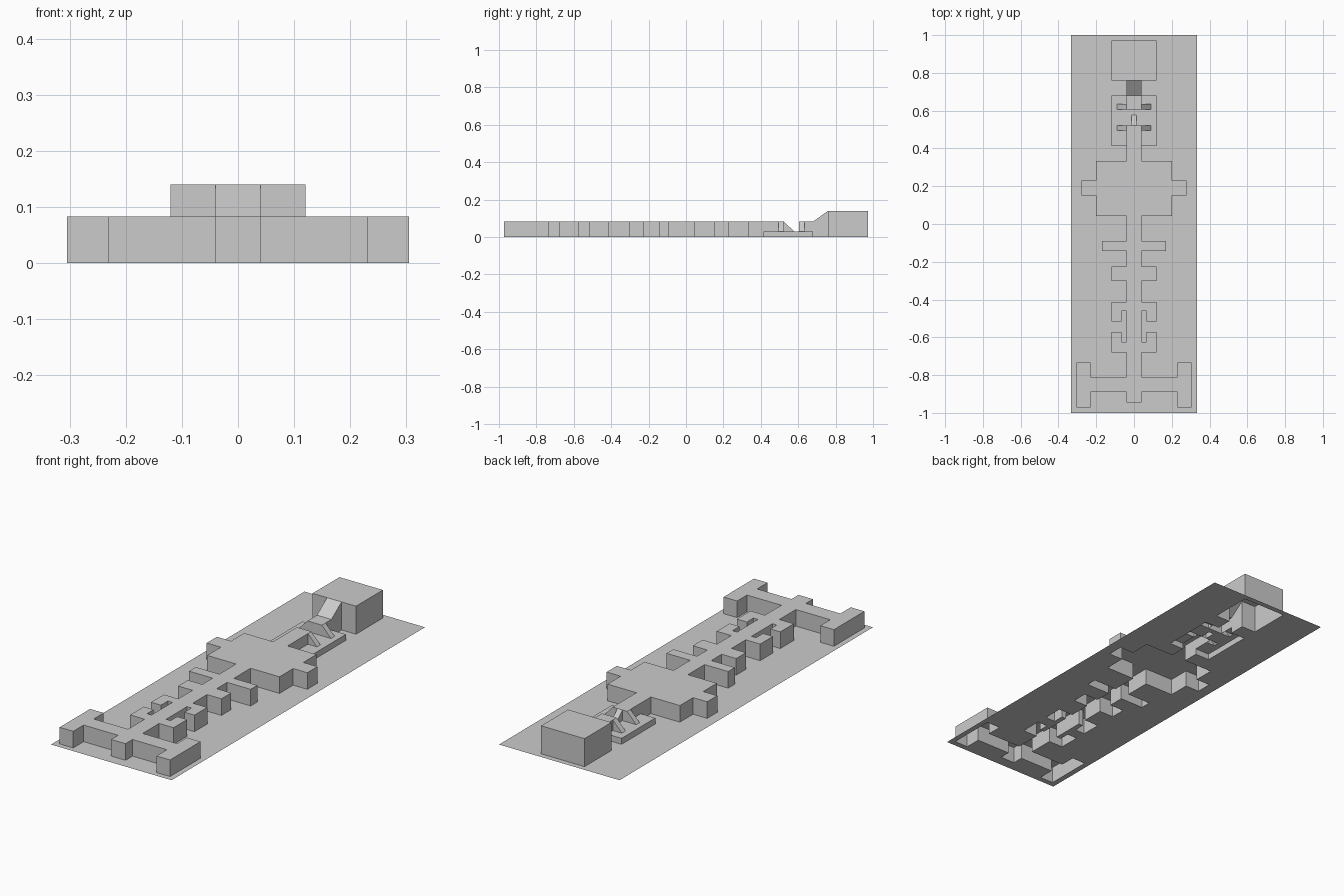
import bpy, bmesh

if "Cube" in bpy.data.objects:
    bpy.data.objects.remove(bpy.data.objects["Cube"])

LOW, MID, HIGH = 0.03, 0.083, 0.14   # platform, corridor and end block heights


def half_mesh(name, faces):
    """Mesh of the +x half from corner lists, mirrored across x = 0."""
    bm = bmesh.new()
    for f in faces:
        bm.faces.new([bm.verts.new(p) for p in f])
    bmesh.ops.remove_doubles(bm, verts=bm.verts, dist=1e-5)
    me = bpy.data.meshes.new(name)
    bm.to_mesh(me)
    bm.free()
    ob = bpy.data.objects.new(name, me)
    bpy.context.collection.objects.link(ob)
    mod = ob.modifiers.new("mirror", 'MIRROR')
    mod.use_clip = True
    mod.merge_threshold = 1e-4
    return ob


def shell(name, pts, z0, z1, skip=lambda a, b: False):
    """Roof and walls over a counter-clockwise half outline, open below."""
    faces = [[(x, y, z1) for x, y in pts]]
    for a, b in zip(pts, pts[1:] + pts[:1]):
        if (a[0] == 0 and b[0] == 0) or skip(a, b):
            continue
        faces.append([(*a, z0), (*b, z0), (*b, z1), (*a, z1)])
    return half_mesh(name, faces)


def inner(y):
    """Leaves out the wall inside the corridor at the given y."""
    return lambda a, b: a[1] == b[1] == y and max(a[0], b[0]) <= 0.04


def room(y0, y1, x):
    return [(0.04, y0), (x, y0), (x, y1), (0.04, y1)]


# Main building outline, right half, front to back
main = [(0, -.945), (.04, -.945), (.04, -.89), (.23, -.89), (.23, -.972),
        (.305, -.972), (.305, -.732), (.23, -.732), (.23, -.81), (.04, -.81)]
# hooked rooms
main += [(.04, -.68), (.12, -.68), (.12, -.573), (.065, -.573), (.065, -.625), (.04, -.625),
         (.04, -.46), (.065, -.46), (.065, -.515), (.12, -.515), (.12, -.414), (.04, -.414)]
# plain side rooms
main += room(-.302, -.225, .12) + room(-.143, -.09, .17)
# great hall with side bays
main += [(.04, .042), (.2, .042), (.2, .15), (.278, .15), (.278, .23),
         (.2, .23), (.2, .334), (.04, .334), (.04, .414), (0, .414)]
shell("main_building", main, 0, MID, inner(.414))

# Corridor end standing on the platform
shell("corridor_end", [(0, .414), (.04, .414), (.04, .522), (0, .522)],
      LOW, MID, inner(.414))

# Low platform, cut around everything standing on it
platform = [(.04, .414), (.12, .414), (.12, .68), (.04, .68), (.04, .634), (.09, .634),
            (.09, .605), (.04, .605), (0, .605), (0, .578), (.014, .578), (.014, .522),
            (.04, .522), (.09, .522), (.09, .495), (.04, .495)]
shell("platform", platform, 0, LOW, lambda a, b: max(a[0], b[0]) < .1)

# Sloping side buttresses
for name, y0, y1 in (("front_buttress", .495, .522), ("back_buttress", .605, .634)):
    tri = [(.04, LOW), (.09, LOW), (.04, MID)]
    half_mesh(name, [[(x, y0, z) for x, z in tri],
                     [(x, y1, z) for x, z in reversed(tri)],
                     [(.09, y0, LOW), (.09, y1, LOW), (.04, y1, MID), (.04, y0, MID)]])

# Narrow ramp at the corridor end
half_mesh("narrow_ramp", [
    [(0, .522, MID), (.014, .522, MID), (.014, .578, LOW), (0, .578, LOW)],
    [(.014, .522, LOW), (.014, .578, LOW), (.014, .522, MID)]])

# Upper corridor and ramp rising to the end block
profile = [(.68, 0), (.76, 0), (.76, HIGH), (.68, MID), (.605, MID), (.605, LOW), (.68, LOW)]
top = profile[2:6]
half_mesh("rising_corridor",
          [[(.04, y, z) for y, z in profile]] +
          [[(0, *a), (.04, *a), (.04, *b), (0, *b)][::-1] for a, b in zip(top, top[1:])])

# Tall end block
block = [(0, .76), (.04, .76), (.12, .76), (.12, .972), (0, .972)]
shell("end_block", block, 0, HIGH, inner(.76))

# Ground sheet, open beneath the buildings
footprint = main[:-1] + platform[1:4] + block[1:]
half_mesh("ground_sheet", [[(x, y, 0) for x, y in
          [(0, -1), (.333, -1), (.333, 1), (0, 1)] + footprint[::-1]]])
